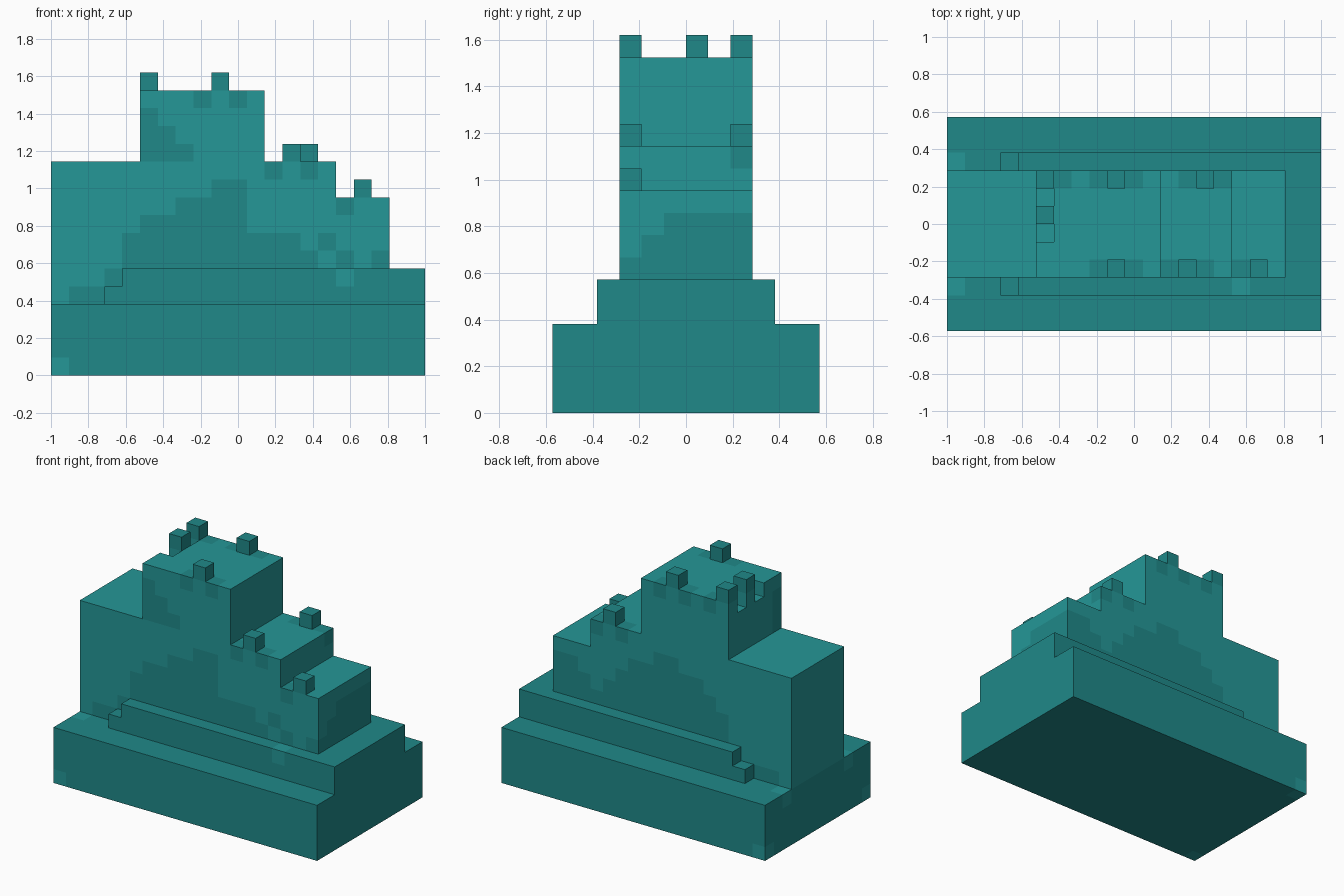
import bpy, bmesh
from mathutils import Vector

if "Cube" in bpy.data.objects:
    bpy.data.objects.remove(bpy.data.objects["Cube"])

U = 2 / 21  # one block
ORIGIN = Vector((-1, -6 * U, 0))


def material(name, color):
    m = bpy.data.materials.new(name)
    m.diffuse_color = color
    m.use_nodes = True
    m.node_tree.nodes["Principled BSDF"].inputs["Base Color"].default_value = m.diffuse_color
    return m


MATS = [material("light_stone", (0.018, 0.31, 0.31, 1)),
        material("dark_stone", (0.014, 0.25, 0.25, 1))]


def box(x0, x1, y0, y1, z0, z1):
    return {(x, y, z) for x in range(x0, x1) for y in range(y0, y1) for z in range(z0, z1)}


# Castle masses, in whole blocks
base = box(0, 21, 0, 12, 0, 4)
keep = (box(0, 5, 3, 9, 4, 12) | box(5, 12, 3, 9, 4, 16)
        | box(12, 16, 3, 9, 4, 12) | box(16, 19, 3, 9, 4, 10))
keep -= {(5, 5, 15), (5, 7, 15)}  # notches in the tower edge
step = (box(4, 21, 2, 10, 4, 6) | box(3, 4, 2, 10, 4, 5)) - keep
merlons = {(5, 8, 16), (5, 6, 16), (9, 3, 16), (9, 8, 16),
           (13, 3, 12), (14, 8, 12), (17, 3, 10)}
solid = base | keep | step | merlons

# Weathered dark patches: height of the stain per column on each long wall
FRONT = [0, 5, 5, 6, 8, 9, 9, 10, 10, 11, 11, 8, 8, 8, 7, 6, 7, 6, 7]
BACK = [0, 5, 5, 5, 6, 8, 9, 10, 10, 11, 11, 10, 10, 9, 8, 7, 8, 9, 9]
EAST = {3: 7, 4: 8, 5: 9, 6: 9, 7: 9, 8: 9}
SPOTS = {(8, 3, 15), (10, 3, 15), (12, 3, 11), (14, 3, 11), (16, 3, 9), (15, 3, 7),
         (6, 8, 15), (8, 8, 15), (10, 8, 15), (13, 8, 11), (15, 8, 11)}
SPOTS |= {(5 + i, 3, z) for i in range(3) for z in range(12, 15 - i)}
LIGHT_SPOTS = {(0, 0, 0), (0, 11, 0), (0, 2, 3), (0, 9, 3), (16, 2, 5)}


def shade(cell):
    x, y, z = cell
    if cell not in keep:
        return 0 if cell in LIGHT_SPOTS else 1
    stained = (y == 3 and z < FRONT[x]) or (y == 8 and z < BACK[x]) or \
              (x == 18 and z < EAST[y])
    return int(stained or cell in SPOTS)


def build(name, cells):
    """Skin the exposed block faces, then merge flat areas of one colour."""
    bm = bmesh.new()
    verts = {}
    for cell in sorted(cells):
        for axis in range(3):
            for side in (0, 1):
                other = list(cell)
                other[axis] += 2 * side - 1
                if tuple(other) in solid:
                    continue
                a, b = (axis + 1) % 3, (axis + 2) % 3
                loop = []
                for da, db in ((0, 0), (1, 0), (1, 1), (0, 1)):
                    p = list(cell)
                    p[axis] += side
                    p[a] += da
                    p[b] += db
                    p = tuple(p)
                    if p not in verts:
                        verts[p] = bm.verts.new(ORIGIN + Vector(p) * U)
                    loop.append(verts[p])
                face = bm.faces.new(loop if side else loop[::-1])
                face.material_index = shade(cell)
    bmesh.ops.dissolve_limit(bm, angle_limit=0.01, verts=bm.verts[:],
                             edges=bm.edges[:], delimit={'MATERIAL'})
    mesh = bpy.data.meshes.new(name)
    bm.to_mesh(mesh)
    bm.free()
    for m in MATS:
        mesh.materials.append(m)
    obj = bpy.data.objects.new(name, mesh)
    bpy.context.collection.objects.link(obj)


build("castle_base", base)
build("castle_step", step)
build("castle_keep", keep)
build("castle_merlons", merlons)
